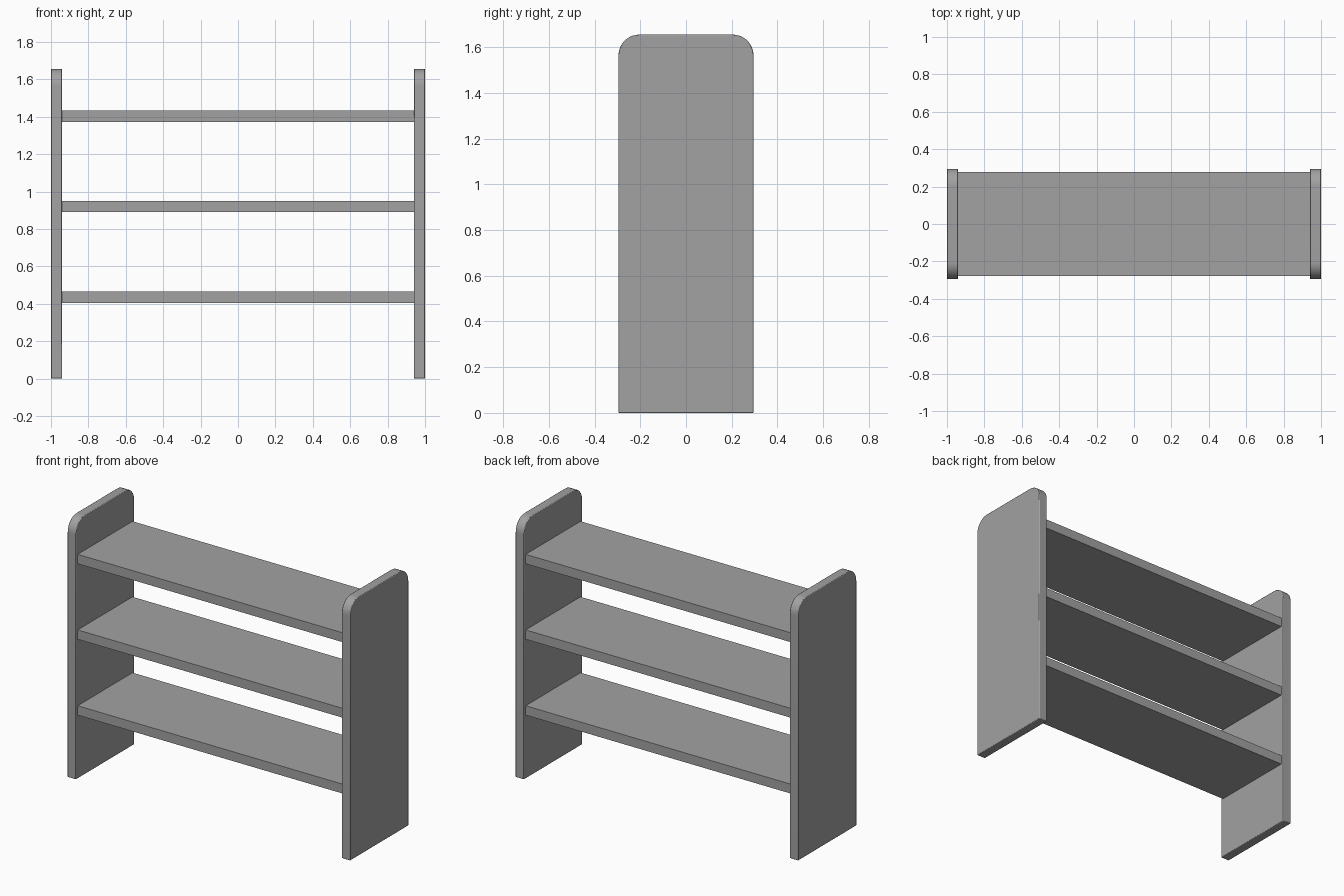
import bpy, bmesh, math

cube = bpy.data.objects.get("Cube")
if cube:
    bpy.data.objects.remove(cube, do_unlink=True)

HALF_LENGTH, THICK = 1.0, 0.06
HALF_DEPTH, HEIGHT, RADIUS = 0.295, 1.655, 0.09

grey = bpy.data.materials.new("plain grey")
grey.use_nodes = True
colour = (0.36, 0.36, 0.36, 1)
grey.diffuse_color = colour
grey.node_tree.nodes["Principled BSDF"].inputs["Base Color"].default_value = colour


def finish(name, bm):
    bmesh.ops.recalc_face_normals(bm, faces=bm.faces)
    mesh = bpy.data.meshes.new(name)
    bm.to_mesh(mesh)
    bm.free()
    mesh.materials.append(grey)
    obj = bpy.data.objects.new(name, mesh)
    bpy.context.collection.objects.link(obj)
    return obj


def box(name, low, high):
    bm = bmesh.new()
    bmesh.ops.create_cube(bm, size=1)
    for v in bm.verts:
        for i in range(3):
            v.co[i] = low[i] if v.co[i] < 0 else high[i]
    return finish(name, bm)


# Side panel: upright board with rounded top corners, extruded across x
def side_panel(name, x):
    steps = 12
    profile = [(-HALF_DEPTH, 0), (HALF_DEPTH, 0)]
    for side, start in ((1, 0), (-1, math.pi / 2)):
        for i in range(steps + 1):
            a = start + math.pi / 2 * i / steps
            profile.append((side * (HALF_DEPTH - RADIUS) + RADIUS * math.cos(a),
                            HEIGHT - RADIUS + RADIUS * math.sin(a)))
    bm = bmesh.new()
    face = bm.faces.new([bm.verts.new((x, y, z)) for y, z in profile])
    new = bmesh.ops.extrude_face_region(bm, geom=[face])["geom"]
    verts = [g for g in new if isinstance(g, bmesh.types.BMVert)]
    bmesh.ops.translate(bm, verts=verts, vec=(THICK, 0, 0))
    panel = finish(name, bm)

    # Slightly eased edges
    bevel = panel.modifiers.new("eased edges", 'BEVEL')
    bevel.width = 0.004
    bevel.segments = 2
    bevel.limit_method = 'ANGLE'
    bevel.angle_limit = math.radians(40)
    bpy.ops.object.select_all(action='DESELECT')
    panel.select_set(True)
    bpy.context.view_layer.objects.active = panel
    bpy.ops.object.shade_smooth_by_angle(angle=math.radians(30))


side_panel("right_side_panel", -HALF_LENGTH)
side_panel("left_side_panel", HALF_LENGTH - THICK)

# Three shelves between the panels
inner = HALF_LENGTH - THICK
for name, z in (("bottom_shelf", 0.405), ("middle_shelf", 0.89), ("top_shelf", 1.373)):
    box(name, (-inner, -0.277, z), (inner, 0.277, z + THICK))
